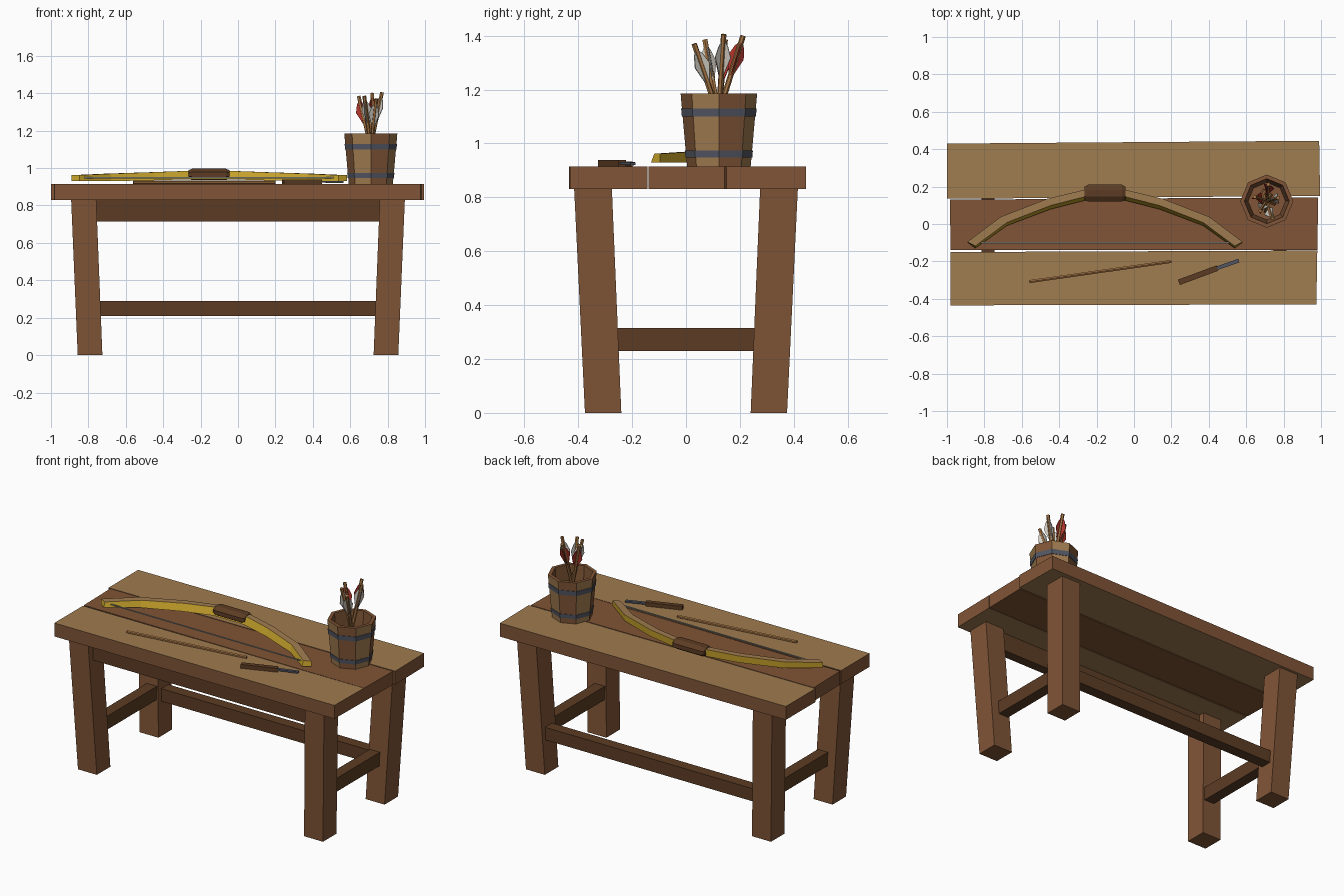
import bpy, bmesh, math
from mathutils import Vector

cube = bpy.data.objects.get("Cube")
if cube:
    bpy.data.objects.remove(cube, do_unlink=True)


def material(name, r, g, b):
    lin = [((c / 255 + 0.055) / 1.055) ** 2.4 for c in (r, g, b)] + [1]
    m = bpy.data.materials.new(name)
    m.use_nodes = True
    m.diffuse_color = lin
    m.node_tree.nodes["Principled BSDF"].inputs["Base Color"].default_value = lin
    return m


TAN = material("light wood", 160, 124, 80)
BROWN = material("brown wood", 128, 85, 54)
DARK = material("dark wood", 92, 60, 36)
YELLOW = material("yellow wood", 196, 160, 42)
STEEL = material("grey steel", 82, 86, 98)
WHITE = material("white feather", 208, 204, 194)
RED = material("red feather", 176, 52, 42)
STRING = material("grey string", 160, 160, 152)
SHAFT = material("shaft wood", 168, 118, 68)


def finish(name, bm, *mats, rule=None):
    bmesh.ops.recalc_face_normals(bm, faces=bm.faces)
    bm.normal_update()
    for f in bm.faces:
        if rule:
            f.material_index = rule(f)
    me = bpy.data.meshes.new(name)
    bm.to_mesh(me)
    bm.free()
    for m in mats:
        me.materials.append(m)
    ob = bpy.data.objects.new(name, me)
    bpy.context.collection.objects.link(ob)
    return ob


def loft(bm, rings, cap=True):
    """Skin a list of equal-length rings of points."""
    vs = [[bm.verts.new(p) for p in ring] for ring in rings]
    n = len(vs[0])
    for a, b in zip(vs, vs[1:]):
        for i in range(n):
            j = (i + 1) % n
            bm.faces.new((a[i], a[j], b[j], b[i]))
    if cap:
        bm.faces.new(vs[0])
        bm.faces.new(vs[-1])


def rect(x0, x1, y0, y1, z):
    return [(x0, y0, z), (x1, y0, z), (x1, y1, z), (x0, y1, z)]


def box(name, x, y, z, mat):
    bm = bmesh.new()
    loft(bm, [rect(*x, *y, z[0]), rect(*x, *y, z[1])])
    return finish(name, bm, mat)


def bar(name, a, b, width, height, mat, sides=4):
    """Straight bar between two points."""
    a, b = Vector(a), Vector(b)
    d = (b - a).normalized()
    side = d.cross((0, 0, 1)).normalized()
    up = side.cross(d)
    bm = bmesh.new()
    angles = [math.tau * (i + 0.5) / sides for i in range(sides)]
    k = 1 / math.cos(math.pi / sides) / 2
    ring = [side * math.cos(t) * width * k + up * math.sin(t) * height * k for t in angles]
    loft(bm, [[a + p for p in ring], [b + p for p in ring]])
    return finish(name, bm, mat)


# Table top: three uneven planks, brown on the cut edges
TOP, UNDER = 0.915, 0.83
planks = {
    "back_plank": ([(-1, 0.135), (0.995, 0.15), (0.99, 0.445), (-1, 0.43)], TAN),
    "middle_plank": ([(-0.98, -0.14), (0.98, -0.14), (0.985, 0.143), (-0.985, 0.13)], BROWN),
    "front_plank": ([(-0.98, -0.435), (0.975, -0.43), (0.98, -0.142), (-0.98, -0.15)], TAN),
}
for name, (outline, mat) in planks.items():
    bm = bmesh.new()
    loft(bm, [[(x, y, z) for x, y in outline] for z in (UNDER, TOP)])
    finish(name, bm, mat, BROWN, rule=lambda f: int(abs(f.normal.z) < 0.5))

# Splayed legs and the side rails between them
for sx, side in ((1, "left"), (-1, "right")):
    for sy, end in ((1, "back"), (-1, "front")):
        bm = bmesh.new()
        loft(bm, [rect(sx * 0.725, sx * 0.857, sy * 0.24, sy * 0.375, 0),
                  rect(sx * 0.758, sx * 0.892, sy * 0.275, sy * 0.415, UNDER)])
        finish(f"{end}_{side}_leg", bm, BROWN)
    box(f"{side}_rail", (sx * 0.78 - 0.035, sx * 0.78 + 0.035), (-0.27, 0.27), (0.23, 0.315), DARK)
box("back_rail", (-0.75, 0.75), (0.285, 0.355), (0.21, 0.29), DARK)
box("front_apron", (-0.77, 0.77), (-0.37, -0.31), (0.715, UNDER), DARK)

# Bow: a half path mirrored about its middle, pale on top
BOW_X = -0.155
half = [(0.715, -0.108, 0.6, 0.93, 0.962), (0.54, 0.022, 0.85, 0.93, 0.97),
        (0.3, 0.115, 1, 0.935, 0.978), (0.11, 0.162, 1, 0.94, 0.985)]
stations = [(-s[0],) + s[1:] for s in half] + half[::-1]
bm = bmesh.new()
rings = []
for u, y, w, z0, z1 in stations:
    lean = -u * 0.03
    rings.append([(BOW_X + u - lean, y + 0.018 * w, z0), (BOW_X + u - lean, y + 0.02 * w, z1),
                  (BOW_X + u + lean, y - 0.016 * w, z1), (BOW_X + u + lean, y - 0.036 * w, z0)])
loft(bm, rings)
finish("bow_limbs", bm, YELLOW, TAN, rule=lambda f: int(f.normal.z > 0.85))

# Grip with tapered ends
bm = bmesh.new()
rings = []
for u, s in ((-0.11, 0.75), (-0.09, 1), (0.09, 1), (0.11, 0.75)):
    rings.append([(BOW_X + u, 0.165 + 0.049 * s * math.cos(t), 0.966 + 0.033 * s * math.sin(t))
                  for t in [math.tau * (i + 0.5) / 8 for i in range(8)]])
loft(bm, rings)
finish("bow_grip", bm, DARK)
bar("bow_string", (BOW_X - 0.7, -0.1, 0.948), (BOW_X + 0.7, -0.1, 0.948), 0.006, 0.006, STRING)

# Loose shaft and knife lying on the front plank
bar("loose_shaft", (-0.56, -0.308, 0.924), (0.2, -0.2, 0.924), 0.016, 0.016, SHAFT, 6)
bar("knife_handle", (0.24, -0.312, 0.927), (0.445, -0.236, 0.927), 0.03, 0.024, DARK)
bar("knife_blade", (0.445, -0.236, 0.927), (0.56, -0.196, 0.925), 0.02, 0.01, STEEL)

# Bucket of eight alternating staves
CX, CY = 0.71, 0.122
BASE, RIM = TOP, 1.185


def octagon(r, z):
    return [(CX + r * math.cos(i * math.pi / 4), CY + r * math.sin(i * math.pi / 4), z) for i in range(8)]


def bucket_radius(z):
    return 0.118 + 0.024 * (z - BASE) / (RIM - BASE)


def stave_rule(f):
    c = f.calc_center_median() - Vector((CX, CY, 0))
    flat = Vector((c.x, c.y, 0))
    if f.normal.dot(flat) <= 0.01 or abs(f.normal.z) > 0.5:
        return 0
    return int(math.degrees(math.atan2(c.y, c.x)) % 360 // 45) % 2


bm = bmesh.new()
loft(bm, [octagon(0.118, BASE), octagon(0.142, RIM), octagon(0.12, RIM), octagon(0.1, BASE + 0.02)])
finish("bucket", bm, BROWN, TAN, rule=stave_rule)

for name, z0, z1 in (("lower_band", 0.948, 0.974), ("upper_band", 1.1, 1.13)):
    bm = bmesh.new()
    r0, r1 = bucket_radius(z0), bucket_radius(z1)
    loft(bm, [octagon(r0 - 0.004, z0), octagon(r0 + 0.003, z0),
              octagon(r1 + 0.003, z1), octagon(r1 - 0.004, z1)], cap=False)
    finish(name, bm, STEEL)

# Arrows leaning outward, each with three diamond vanes
arrows = [(0.645, 0.145, 1.385, RED), (0.718, 0.212, 1.4, RED), (0.77, 0.14, 1.405, WHITE),
          (0.675, 0.07, 1.385, WHITE), (0.74, 0.03, 1.37, WHITE)]
vane = [(0.028, 0.008), (0.045, 0.02), (0.085, 0.034), (0.16, 0.007), (0.16, 0), (0.028, 0)]
for n, (x, y, z, mat) in enumerate(arrows, 1):
    tip = Vector((x, y, z))
    base = Vector((CX - 0.6 * (x - CX), CY - 0.6 * (y - CY), BASE + 0.025))
    bar(f"arrow_shaft_{n}", base, tip, 0.018, 0.018, SHAFT, 6)
    down = (base - tip).normalized()
    side = down.cross((0, 1, 0)).normalized()
    other = down.cross(side)
    bm = bmesh.new()
    for k in range(3):
        t = math.tau * k / 3 + n
        out = side * math.cos(t) + other * math.sin(t)
        thick = down.cross(out) * 0.002
        pts = [tip + down * d + out * r for d, r in vane]
        loft(bm, [[p - thick for p in pts], [p + thick for p in pts]])
    finish(f"arrow_feathers_{n}", bm, mat)
